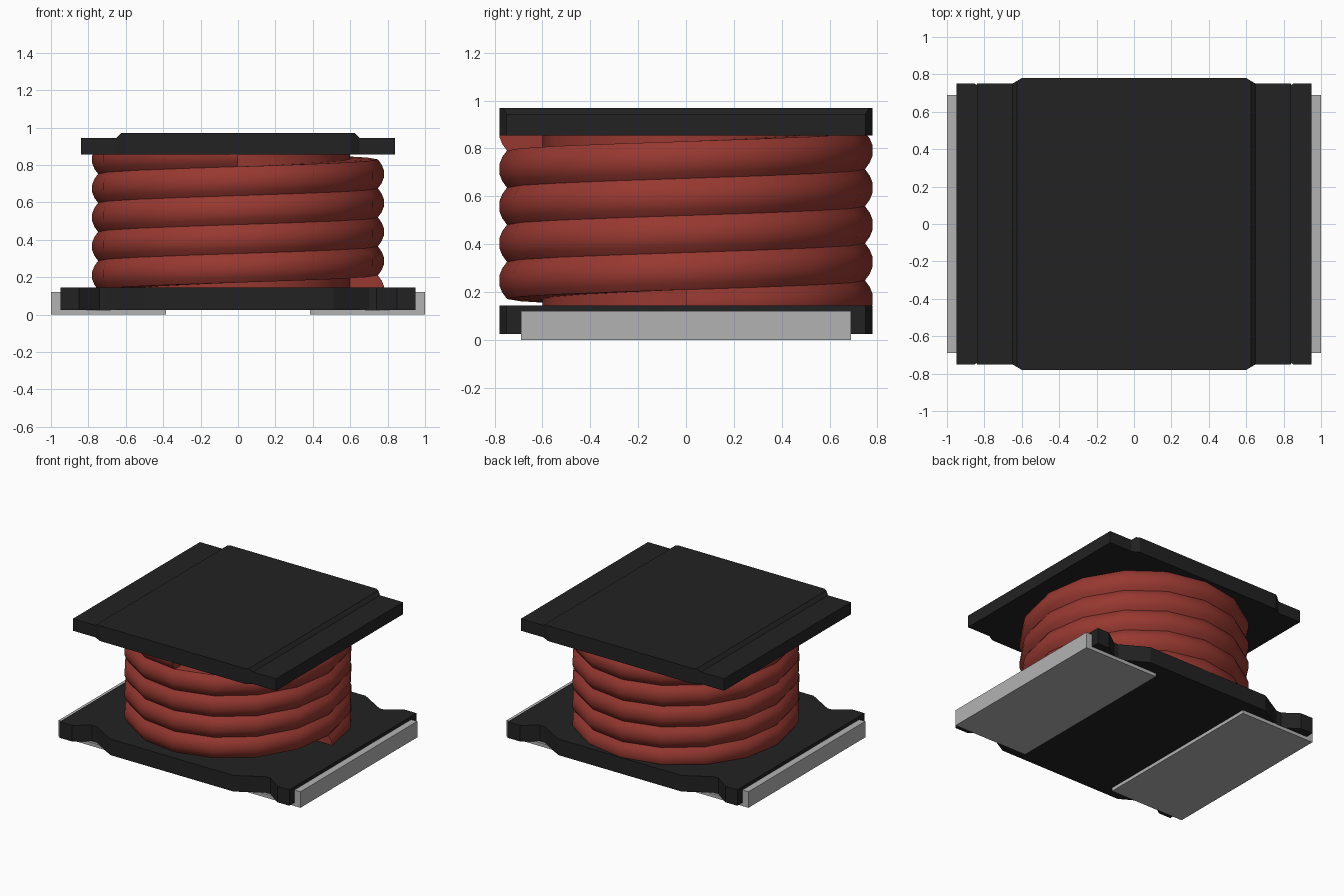
import bpy, bmesh, math

cube = bpy.data.objects.get("Cube")
if cube:
    bpy.data.objects.remove(cube, do_unlink=True)


def material(name, color):
    m = bpy.data.materials.new(name)
    m.use_nodes = True
    m.diffuse_color = (*color, 1)
    m.node_tree.nodes["Principled BSDF"].inputs["Base Color"].default_value = (*color, 1)
    return m


black = material("ferrite black", (0.016, 0.016, 0.016))
red = material("enamel red", (0.31, 0.04, 0.03))
grey = material("terminal grey", (0.45, 0.45, 0.45))


def loft(name, rings, mat, smooth=False):
    """Skin a row of matching closed rings and cap both ends."""
    bm = bmesh.new()
    rows = [[bm.verts.new(p) for p in ring] for ring in rings]
    n = len(rows[0])
    for a, b in zip(rows, rows[1:]):
        for i in range(n):
            j = (i + 1) % n
            bm.faces.new((a[i], a[j], b[j], b[i]))
    bm.faces.new(rows[0])
    bm.faces.new(rows[-1])
    bmesh.ops.recalc_face_normals(bm, faces=bm.faces)
    mesh = bpy.data.meshes.new(name)
    bm.to_mesh(mesh)
    bm.free()
    obj = bpy.data.objects.new(name, mesh)
    bpy.context.collection.objects.link(obj)
    mesh.materials.append(mat)
    if smooth:
        bpy.ops.object.select_all(action="DESELECT")
        obj.select_set(True)
        bpy.context.view_layer.objects.active = obj
        bpy.ops.object.shade_smooth_by_angle(angle=math.radians(35))
    return obj


def flange(name, bottom, half):
    """Plate from (x, half width, top height) stations, mirrored in x."""
    stations = half + [(-x, y, z) for x, y, z in reversed(half)]
    rings = [[(x, -y, bottom), (x, y, bottom), (x, y, top), (x, -y, top)]
             for x, y, top in stations]
    return loft(name, rings, black)


# Notched lower flange and raised upper flange
flange("lower_flange", 0.025,
       [(0.95, 0.75, 0.145), (0.85, 0.75, 0.145), (0.74, 0.67, 0.145),
        (0.70, 0.67, 0.145), (0.51, 0.78, 0.145)])
flange("upper_flange", 0.855,
       [(0.84, 0.75, 0.945), (0.65, 0.75, 0.945),
        (0.625, 0.765, 0.97), (0.60, 0.78, 0.97)])

# Helical winding
PITCH, SIDES, TURNS, START = 0.155, 16, 4.75, 0.1325
half = PITCH / 2
section = [(0.58, -half), (0.748, -half), (0.768, -0.05), (0.78, -0.02),
           (0.78, 0.02), (0.768, 0.05), (0.748, half), (0.58, half)]
coil = []
for k in range(int(SIDES * TURNS) + 1):
    a = math.tau * k / SIDES
    z = START + PITCH * k / SIDES
    coil.append([(r * math.cos(a), r * math.sin(a), z + h) for r, h in section])
loft("wire_winding", coil, red, smooth=True)

# Core joining the flanges
core = [[(0.6 * math.cos(math.tau * i / SIDES), 0.6 * math.sin(math.tau * i / SIDES), z)
         for i in range(SIDES)] for z in (0.1, 0.9)]
loft("winding_core", core, red, smooth=True)

# L-shaped terminals, one under each end
for side, name in ((1, "left_terminal"), (-1, "right_terminal")):
    outline = [(0.385, 0), (1.0, 0), (1.0, 0.12), (0.95, 0.12), (0.95, 0.025), (0.385, 0.025)]
    loft(name, [[(side * x, y, z) for x, z in outline] for y in (-0.69, 0.69)], grey)
